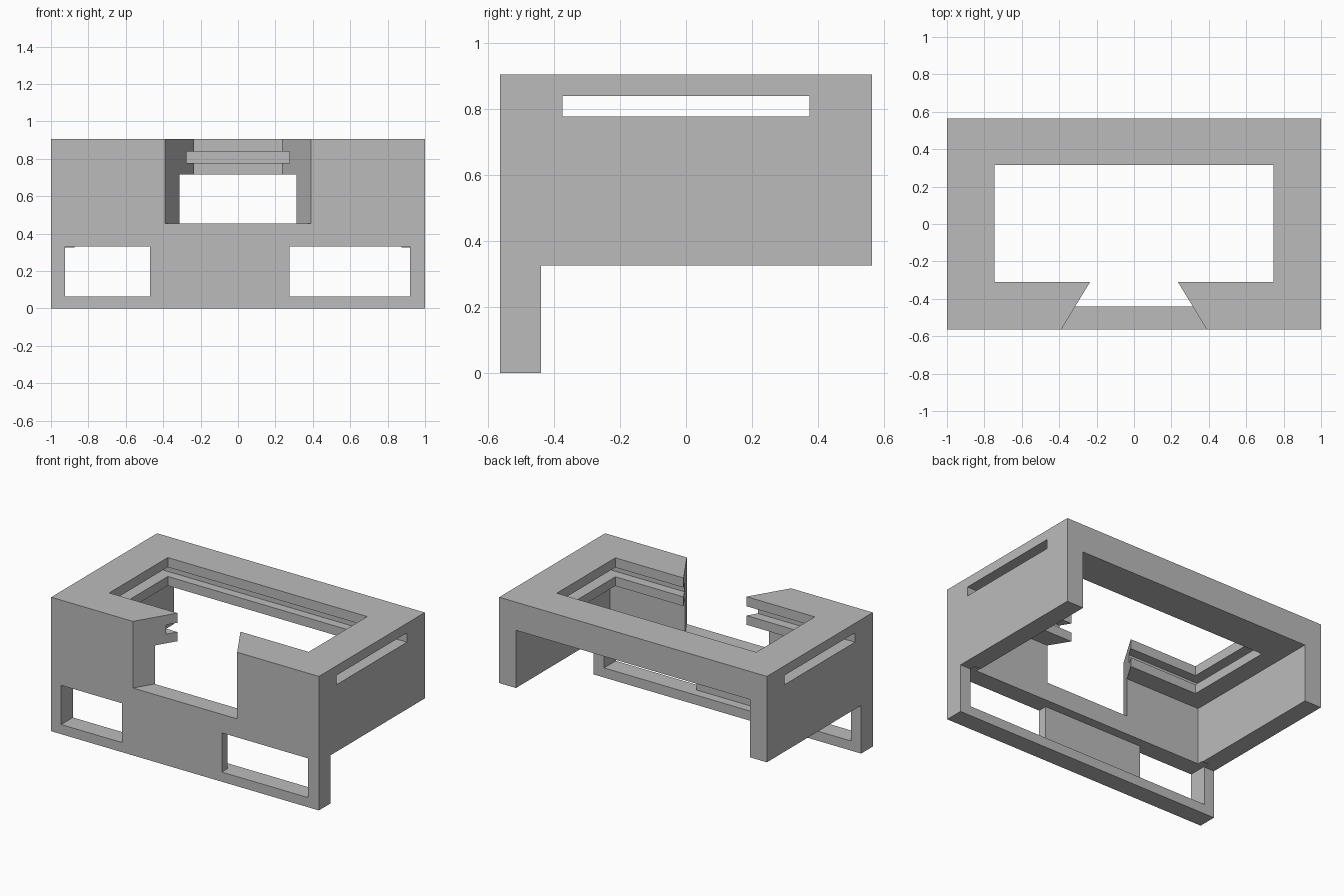
import bpy, bmesh

if "Cube" in bpy.data.objects:
    bpy.data.objects.remove(bpy.data.objects["Cube"])

# one plain grey for the whole casting
grey = bpy.data.materials.new("plain grey")
grey.diffuse_color = (0.5, 0.5, 0.5, 1)
grey.use_nodes = True
grey.node_tree.nodes["Principled BSDF"].inputs["Base Color"].default_value = grey.diffuse_color


def prism(name, points, axis, lo, hi):
    """Extrude a 2D outline along x (points are y,z) or z (points are x,y)."""
    place = (lambda a, b, t: (t, a, b)) if axis == "x" else (lambda a, b, t: (a, b, t))
    bm = bmesh.new()
    bottom = [bm.verts.new(place(a, b, lo)) for a, b in points]
    top = [bm.verts.new(place(a, b, hi)) for a, b in points]
    bm.faces.new(bottom)
    bm.faces.new(top)
    for i in range(len(points)):
        j = (i + 1) % len(points)
        bm.faces.new((bottom[i], bottom[j], top[j], top[i]))
    bmesh.ops.recalc_face_normals(bm, faces=bm.faces)
    mesh = bpy.data.meshes.new(name)
    bm.to_mesh(mesh)
    bm.free()
    mesh.materials.append(grey)
    obj = bpy.data.objects.new(name, mesh)
    bpy.context.collection.objects.link(obj)
    return obj


def box(name, x0, x1, y0, y1, z0, z1):
    return prism(name, [(x0, y0), (x1, y0), (x1, y1), (x0, y1)], "z", z0, z1)


# L-shaped side profile: deep body with a front apron reaching the ground
FRONT, BACK, APRON = -0.565, 0.565, -0.44
BODY, TOP = 0.325, 0.905
housing = prism("housing", [(FRONT, 0), (APRON, 0), (APRON, BODY),
                            (BACK, BODY), (BACK, TOP), (FRONT, TOP)], "x", -1, 1)

cutters = [
    # lower cavity, open to the bottom and the back
    box("cavity", -0.875, 0.875, APRON, 0.7, 0.2, 0.715),
    # opening in the top
    box("top_opening", -0.745, 0.745, -0.31, 0.315, 0.6, 1.1),
    # sliding panel groove, open through both sides
    box("panel_groove", -1.1, 1.1, -0.375, 0.375, 0.777, 0.84),
    # flared notch in the front
    prism("front_notch", [(-0.411, -0.6), (0.411, -0.6),
                          (0.168, -0.2), (-0.168, -0.2)], "z", 0.455, 1.1),
    # shallow recess behind the apron and its two windows
    box("apron_recess", -0.925, 0.92, -0.503, -0.4, 0.065, 0.33),
    box("left_window", -0.925, -0.47, -0.7, -0.47, 0.065, 0.33),
    box("right_window", 0.275, 0.92, -0.7, -0.47, 0.065, 0.33),
]

bpy.context.view_layer.objects.active = housing
for cutter in cutters:
    cutter.hide_render = True
    mod = housing.modifiers.new(cutter.name, "BOOLEAN")
    mod.operation = "DIFFERENCE"
    mod.solver = "EXACT"
    mod.object = cutter
    bpy.ops.object.modifier_apply(modifier=mod.name)
for cutter in cutters:
    bpy.data.objects.remove(cutter)
